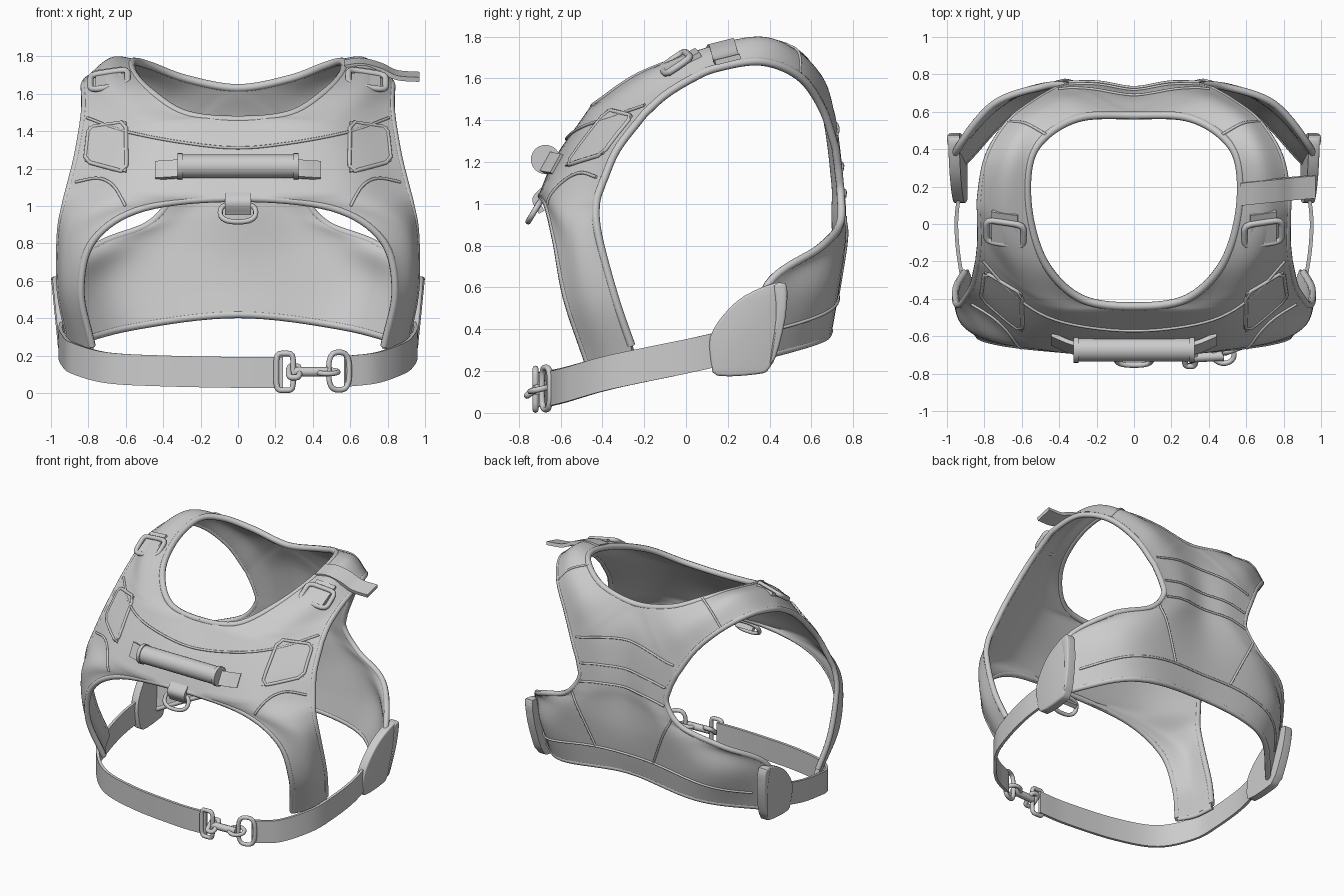
import bpy, bmesh, math
from mathutils import Vector, Matrix
from mathutils.bvhtree import BVHTree

cube = bpy.data.objects.get("Cube")
if cube:
    bpy.data.objects.remove(cube)

grey = bpy.data.materials.new("light grey")
grey.use_nodes = True
grey.diffuse_color = (0.6, 0.6, 0.6, 1)
grey.node_tree.nodes["Principled BSDF"].inputs["Base Color"].default_value = (0.6, 0.6, 0.6, 1)


def beyond(end, near):
    """Guide point past a curve end; mirrored where the curve meets the centre line."""
    if end.x == 0 and near.x > 0:
        return Vector((-near.x, near.y, near.z))
    return 2 * end - near


def spline(pts, steps):
    """Smooth curve through the points."""
    p = [Vector(q) for q in pts]
    p = [beyond(p[0], p[1])] + p + [beyond(p[-1], p[-2])]
    out = []
    for a, b, c, d in zip(p, p[1:], p[2:], p[3:]):
        for i in range(steps):
            t = i / steps
            out.append(b + (c - a) * t / 2 + (2 * a - 5 * b + 4 * c - d) * t**2 / 2
                       + (3 * b - a - 3 * c + d) * t**3 / 2)
    return out + [p[-2]]


def flip(pts):
    return [Vector((-p[0], p[1], p[2])) for p in pts]


def finish(name, bm, thickness=0):
    bmesh.ops.recalc_face_normals(bm, faces=bm.faces)
    mesh = bpy.data.meshes.new(name)
    bm.to_mesh(mesh)
    bm.free()
    obj = bpy.data.objects.new(name, mesh)
    bpy.context.collection.objects.link(obj)
    mesh.materials.append(grey)
    bpy.ops.object.select_all(action="DESELECT")
    obj.select_set(True)
    bpy.context.view_layer.objects.active = obj
    if thickness:
        mod = obj.modifiers.new("thickness", "SOLIDIFY")
        mod.thickness, mod.offset = thickness, 0
        bpy.ops.object.modifier_apply(modifier=mod.name)
    bpy.ops.object.shade_smooth_by_angle(angle=math.radians(40))


def add_grid(bm, grid):
    vs = [[bm.verts.new(p) for p in row] for row in grid]
    for r, s in zip(vs, vs[1:]):
        for i in range(len(r) - 1):
            bm.faces.new((r[i], r[i + 1], s[i + 1], s[i]))


def tube(name, pts, radius, mirror=True, closed=False):
    cu = bpy.data.curves.new(name, "CURVE")
    cu.dimensions = "3D"
    cu.bevel_depth, cu.bevel_resolution, cu.use_fill_caps = radius, 2, True
    for line in ([pts, flip(pts)] if mirror else [pts]):
        sp = cu.splines.new("POLY")
        sp.points.add(len(line) - 1)
        for pt, p in zip(sp.points, line):
            pt.co = (*p, 1)
        sp.use_cyclic_u, sp.use_smooth = closed, True
    cu.materials.append(grey)
    obj = bpy.data.objects.new(name, cu)
    bpy.context.collection.objects.link(obj)


def ribbon(name, pts, across, thickness=0.02, mirror=False):
    line, w = spline(pts, 8), Vector(across) / 2
    bm = bmesh.new()
    for ln, v in ([(line, w), (flip(line), flip([w])[0])] if mirror else [(line, w)]):
        add_grid(bm, [[p - v for p in ln], [p + v for p in ln]])
    finish(name, bm, thickness)


def frame(name, centre, u, v, radius, mirror=False, corner=4):
    """Rounded rectangular ring spanned by half axes u and v."""
    pts = []
    for i in range(32):
        c, s = math.cos(i * math.tau / 32), math.sin(i * math.tau / 32)
        k = (abs(c)**corner + abs(s)**corner) ** (-1 / corner)
        pts.append(Vector(centre) + Vector(u) * c * k + Vector(v) * s * k)
    tube(name, pts, radius, mirror, True)


# Fabric shell: each row runs from the inner edge to the arm opening
legs = [[(.78, -.47, .25), (.85, -.37, .26), (.9, -.25, .29)],
        [(.84, -.57, .55), (.92, -.47, .55), (.95, -.34, .55)],
        [(.77, -.62, .82), (.9, -.54, .83), (.95, -.42, .85)],
        [(.5, -.66, .99), (.78, -.6, .97), (.925, -.43, 1)],
        [(0, -.69, 1.04), (.55, -.64, 1.07), (.9, -.4, 1.1)]]
chest = [[(0, -.61, 1.22), (.5, -.55, 1.24), (.86, -.33, 1.26)],
         [(0, -.44, 1.46), (.45, -.43, 1.44), (.83, -.2, 1.43)]]
shoulder = [[(.28, -.4, 1.49), (.56, -.34, 1.49), (.82, -.1, 1.52)],
            [(.47, -.22, 1.61), (.67, -.14, 1.62), (.82, .03, 1.6)],
            [(.56, .05, 1.71), (.7, .08, 1.72), (.82, .15, 1.65)],
            [(.56, .32, 1.77), (.67, .35, 1.78), (.78, .36, 1.68)],
            [(.47, .47, 1.75), (.58, .53, 1.71), (.67, .54, 1.61)],
            [(.28, .57, 1.68), (.41, .65, 1.58), (.53, .65, 1.46)],
            [(0, .58, 1.63), (.25, .69, 1.45), (.42, .715, 1.27)]]
back = [[(0, .665, 1.43), (.21, .715, 1.31), (.37, .73, 1.15)],
        [(0, .71, 1.1), (.19, .74, 1.08), (.36, .74, 1.04)],
        [(0, .71, .95), (.28, .75, .94), (.48, .735, .9)],
        [(0, .715, .75), (.45, .745, .8), (.75, .64, .79)],
        [(0, .7, .58), (.63, .695, .61), (.95, .39, .61)],
        [(0, .67, .42), (.56, .65, .355), (.93, .31, .255)]]

shell = bmesh.new()
patches, start = [], []
for rows in (legs, chest, shoulder, back):
    rows = start + rows
    start = rows[-1:]
    columns = [spline(col, 8) for col in zip(*[spline(r, 8) for r in rows])]
    grid = list(zip(*columns))
    patches.append(grid)
    add_grid(shell, grid)
    add_grid(shell, [flip(r) for r in grid])
bmesh.ops.remove_doubles(shell, verts=shell.verts, dist=0.0005)
bmesh.ops.recalc_face_normals(shell, faces=shell.faces)
surface = BVHTree.FromBMesh(shell)
finish("fabric_shell", shell, 0.03)


def snap(x, z, side, lift=0.018):
    """Point on the shell, side -1 is the front and 1 the back."""
    hit = surface.ray_cast(Vector((x, 3 * side, z)), Vector((0, -side, 0)))
    if not hit[0]:
        hit = surface.find_nearest(Vector((x, 0.6 * side, z)))
    n = hit[1] if hit[1].y * side > 0 else -hit[1]
    return hit[0] + n * lift


# Bound edges
tube("chest_hem_piping", [r[0] for r in patches[0]], 0.02)
tube("neck_piping", [r[0] for r in patches[2]], 0.022)
tube("arm_opening_piping", [r[-1] for g in patches for r in g[1:]], 0.02)
tube("leg_end_piping", patches[0][0], 0.016)
tube("lower_back_piping", patches[3][-1], 0.02)

# Raised seams
seams = {"chest_seam": (-1, [(0, 1.3), (.3, 1.33), (.6, 1.39), (.8, 1.46)]),
         "leg_seam": (-1, [(.6, 1), (.66, 1.1), (.74, 1.14), (.86, 1.12)]),
         "collar_back_seam": (1, [(0, 1.4), (.2, 1.38), (.4, 1.33)]),
         "upper_back_seam": (1, [(0, 1.2), (.2, 1.19), (.35, 1.16)]),
         "mid_back_seam": (1, [(0, 1.07), (.2, 1.06), (.35, 1.03)]),
         "side_back_seam": (1, [(.41, .94), (.33, .78), (.24, .57)]),
         "lower_band_seam": (1, [(0, .57), (.3, .56), (.6, .5), (.85, .41)])}
for name, (side, pts) in seams.items():
    line = spline([(x, 0, z) for x, z in pts], 8)
    tube(name, [snap(p.x, p.z, side) for p in line], 0.008)
tube("shoulder_seam", [p + Vector((0, 0.008, 0.014)) for p in patches[2][40]], 0.008)

# Chest patches with a raised rim
a, b, c, d = [Vector(q) for q in ((.59, 1.17), (.81, 1.23), (.79, 1.41), (.59, 1.44))]
grid = [[snap(*(a.lerp(b, i / 8).lerp(d.lerp(c, i / 8), j / 8)), -1)
         for i in range(9)] for j in range(9)]
bm = bmesh.new()
add_grid(bm, grid)
add_grid(bm, [flip(r) for r in grid])
finish("chest_patches", bm, 0.01)
rim = grid[0][1:-1] + [r[-1] for r in grid[1:-1]] + grid[-1][-2:0:-1] + [r[0] for r in grid[-2:0:-1]]
tube("chest_patch_rims", rim, 0.011, closed=True)

# Grab handle
bm = bmesh.new()
for length, radius, xs in ((.62, .063, (0,)), (.025, .07, (-.31, .31))):
    for x in xs:
        bmesh.ops.create_cone(bm, cap_ends=True, segments=24, radius1=radius, radius2=radius, depth=length,
                              matrix=Matrix.Translation((x, -.672, 1.212)) @ Matrix.Rotation(math.pi / 2, 4, "Y"))
finish("grab_handle", bm)
ribbon("handle_tabs", [(.3, -.67, 1.2), (.36, -.65, 1.195), (.44, -.615, 1.19)], (0, .05, .09), 0.025, True)

# Front leash ring
ribbon("ring_loop", [(0, -.68, 1.07), (0, -.72, 1.02), (0, -.69, .96)], (.14, 0, 0), 0.03)
frame("leash_ring", (0, -.725, .965), (.095, 0, 0), (0, .03, .05), 0.014, corner=2.5)

# Shoulder buckles and adjuster strap
frame("shoulder_buckles", (.69, -.05, 1.675), (.1, .015, -.015), (0, .058, .04), 0.017, True, 6)
ribbon("buckle_webbing", [(.69, -.1, 1.64), (.69, -.05, 1.667), (.69, .06, 1.725)], (.14, .02, -.02), 0.025, True)
ribbon("adjuster_strap", [(.57, .16, 1.755), (.66, .17, 1.765), (.76, .18, 1.74), (.85, .19, 1.7), (.97, .2, 1.69)],
       (0, .12, .03), 0.025)

# Girth strap, in two lengths joined by the clasp
ribbon("girth_strap_right", [(-.93, .2, .315), (-.95, 0, .27), (-.93, -.22, .225), (-.88, -.4, .185),
                             (-.7, -.58, .135), (-.4, -.67, .118), (0, -.71, .11), (.24, -.71, .11)],
       (0, 0, .165))
ribbon("girth_strap_left", [(.93, .2, .315), (.95, 0, .27), (.93, -.22, .225), (.88, -.4, .185),
                            (.74, -.57, .135), (.57, -.65, .115)], (0, 0, .165))

# Side pads with a raised rib, leaning outward toward the top
outline = [(.118, .24), (.115, .36), (.18, .47), (.28, .56), (.42, .62), (.48, .605), (.48, .5),
           (.45, .34), (.4, .215), (.34, .185), (.15, .178)]
rib = [(.42, .61), (.45, .62), (.482, .605), (.475, .45), (.43, .27), (.4, .24), (.43, .46)]
for name, shape, depth in (("side_pads", outline, .06), ("side_pad_ribs", rib, .066)):
    loop = spline([(0.001, y, z) for y, z in shape + shape[:1]], 3)[:-1]
    bm = bmesh.new()
    for s in (1, -1):
        face = bm.faces.new([bm.verts.new((s * (.912 + .1 * (p.z - .4)), p.y, p.z)) for p in loop])
        ext = bmesh.ops.extrude_face_region(bm, geom=[face], use_keep_orig=True)["geom"]
        bmesh.ops.translate(bm, vec=(s * depth, 0, 0), verts=[v for v in ext if isinstance(v, bmesh.types.BMVert)])
        bmesh.ops.bevel(bm, geom=[e for e in ext if isinstance(e, bmesh.types.BMEdge)],
                        offset=0.012, segments=3, affect="EDGES", profile=0.5)
    finish(name, bm)

# Clasp: slide bar, swivel snap and ring
frame("clasp_slide", (.25, -.72, .113), (.045, 0, 0), (0, 0, .098), 0.015, corner=6)
frame("clasp_slide_eye", (.3, -.72, .113), (.028, 0, 0), (0, .04, .03), 0.016, corner=4)
tube("clasp_swivel", [Vector((x, -.73 + x * .05, .113)) for x in (.3, .36, .4, .48)], 0.026, False)
frame("clasp_hook", (.48, -.7, .113), (.055, 0, 0), (0, .045, .01), 0.014, corner=2)
frame("clasp_ring", (.54, -.67, .117), (.055, .02, 0), (0, 0, .1), 0.015, corner=3)
